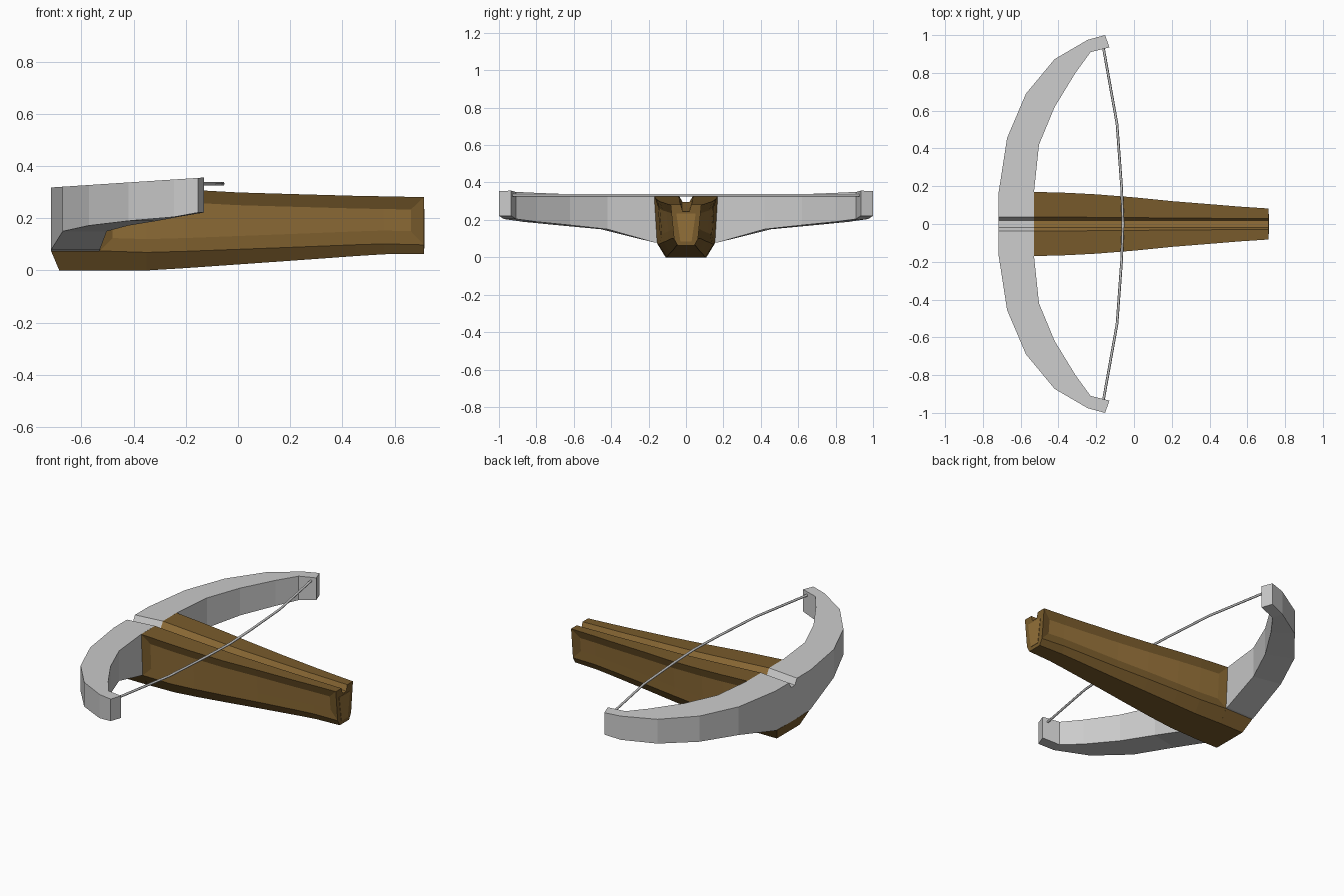
import bpy, bmesh

if "Cube" in bpy.data.objects:
    bpy.data.objects.remove(bpy.data.objects["Cube"])


def material(name, rgb):
    m = bpy.data.materials.new(name)
    m.diffuse_color = (*rgb, 1)
    m.use_nodes = True
    m.node_tree.nodes["Principled BSDF"].inputs["Base Color"].default_value = m.diffuse_color
    return m


dark = material("dark_wood", (0.19, 0.105, 0.025))
light = material("light_wood", (0.29, 0.16, 0.04))


def finish(name, bm, mats=()):
    me = bpy.data.meshes.new(name)
    bm.to_mesh(me)
    bm.free()
    for m in mats:
        me.materials.append(m)
    ob = bpy.data.objects.new(name, me)
    bpy.context.collection.objects.link(ob)
    return ob


def loft(rings):
    """Skin closed rings of points; returns bmesh and faces as [segment][side]."""
    bm = bmesh.new()
    vs = [[bm.verts.new(p) for p in r] for r in rings]
    n = len(vs[0])
    faces = [[bm.faces.new((a[i], a[(i + 1) % n], b[(i + 1) % n], b[i]))
              for i in range(n)] for a, b in zip(vs, vs[1:])]
    bm.faces.new(vs[0][::-1])
    bm.faces.new(vs[-1])
    bmesh.ops.recalc_face_normals(bm, faces=bm.faces)
    return bm, faces


# Stock: x, bottom z, top z, half width
stations = [(-0.53, 0.0, 0.33, 0.17), (-0.35, 0.0, 0.319, 0.165),
            (-0.20, 0.009, 0.31, 0.157), (0.0, 0.023, 0.299, 0.141),
            (0.20, 0.037, 0.293, 0.121), (0.45, 0.055, 0.286, 0.101),
            (0.56, 0.062, 0.284, 0.092), (0.713, 0.063, 0.281, 0.082)]


def stock_ring(x, zb, zt, w):
    t = (x + 0.53) / 1.243
    half = [(w * (0.64 - 0.1 * t), zb), (w * (0.91 - 0.13 * t), zb + 0.075 - 0.04 * t),
            (w, zt), (0.038 - 0.01 * t, zt), (0.018, zt - 0.035)]
    return [(x, y, z) for y, z in half] + [(x, -y, z) for y, z in reversed(half)]


bm, faces = loft([stock_ring(*s) for s in stations])
for seg in faces:
    for i in (3, 4, 5):
        seg[i].material_index = 1
# recessed side panels
for side in (1, 7):
    panel = [seg[side] for seg in faces]
    rim = bmesh.ops.inset_region(bm, faces=panel, thickness=0.05, depth=-0.012,
                                 use_boundary=True, use_even_offset=True)
    for f in panel:
        f.material_index = 1
finish("stock", bm, (dark, light))

# Panel on the butt end
trap = [(-0.03, 0.085), (0.03, 0.085), (0.052, 0.235), (-0.052, 0.235)]
bm, _ = loft([[(x, y, z) for y, z in trap] for x in (0.70, 0.715)])
finish("butt_panel", bm, (light,))

# Nose of the stock under the bow
bm, _ = loft([[(-0.685, -0.109, 0), (-0.53, -0.109, 0), (-0.53, 0.109, 0), (-0.685, 0.109, 0)],
              [(-0.717, -0.155, 0.075), (-0.53, -0.155, 0.075),
               (-0.53, 0.155, 0.075), (-0.717, 0.155, 0.075)]])
finish("stock_nose", bm, (dark,))

# Bow: outer x,y, inner x,y, bottom z, groove depth
limb = [(-0.717, 0.018, -0.53, 0.018, 0.075, 0.035),
        (-0.717, 0.038, -0.53, 0.038, 0.075, 0),
        (-0.717, 0.165, -0.53, 0.165, 0.078, 0),
        (-0.672, 0.455, -0.503, 0.42, 0.15, 0),
        (-0.572, 0.69, -0.42, 0.62, 0.172, 0),
        (-0.42, 0.873, -0.31, 0.80, 0.19, 0),
        (-0.245, 0.975, -0.23, 0.91, 0.205, 0),
        (-0.153, 1.0, -0.13, 0.935, 0.222, 0)]


def bow_ring(s, xo, yo, xi, yi, zb, g):
    top = lambda x: 0.318 + (x + 0.717) * 0.065 - g
    return [(xo, s * yo, top(xo)), (xi, s * yi, top(xi)), (xi, s * yi, zb), (xo, s * yo, zb)]


bm, _ = loft([bow_ring(-1, *p) for p in reversed(limb)] + [bow_ring(1, *p) for p in limb])
finish("bow", bm)

# Bowstring
half = [(-0.165, 0.95), (-0.09, 0.53), (-0.066, 0.2), (-0.058, 0.0)]
path = half + [(x, -y) for x, y in half[-2::-1]]
cu = bpy.data.curves.new("bowstring", 'CURVE')
cu.dimensions = '3D'
cu.bevel_depth = 0.007
cu.bevel_resolution = 1
cu.use_fill_caps = True
sp = cu.splines.new('POLY')
sp.points.add(len(path) - 1)
for p, (x, y) in zip(sp.points, path):
    p.co = (x, y, 0.332, 1)
bpy.context.collection.objects.link(bpy.data.objects.new("bowstring", cu))
